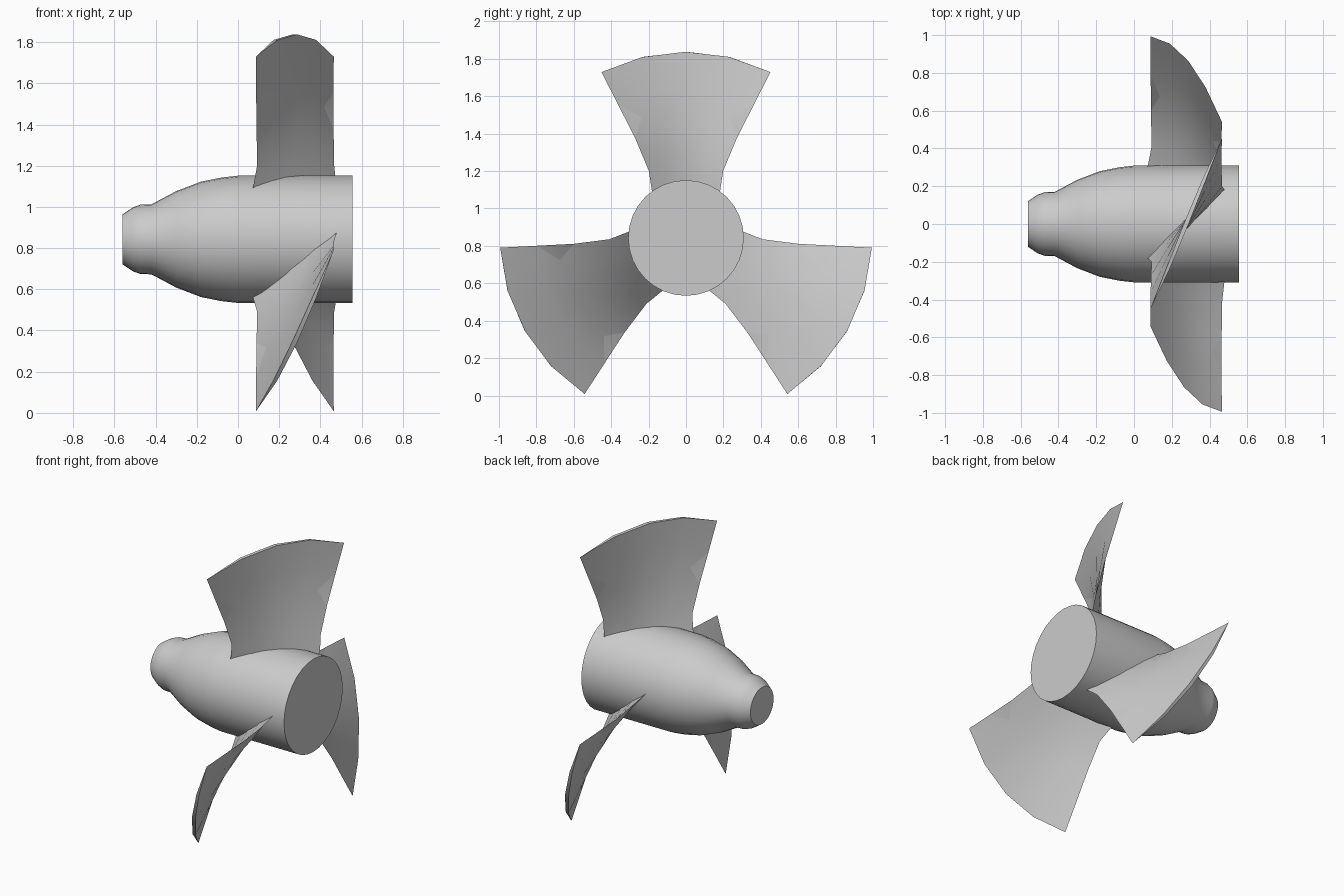
import bpy, bmesh, math

if "Cube" in bpy.data.objects:
    bpy.data.objects.remove(bpy.data.objects["Cube"])

AXIS_Z = 0.8425   # height of the shaft line, which runs along x
SIDES = 32
SPAN = 4          # segments across each blade

def finish(name, bm, angle):
    bmesh.ops.recalc_face_normals(bm, faces=bm.faces)
    mesh = bpy.data.meshes.new(name)
    bm.to_mesh(mesh)
    bm.free()
    ob = bpy.data.objects.new(name, mesh)
    bpy.context.collection.objects.link(ob)
    bpy.ops.object.select_all(action='DESELECT')
    ob.select_set(True)
    bpy.context.view_layer.objects.active = ob
    bpy.ops.object.shade_smooth_by_angle(angle=math.radians(angle))
    return ob

def polar(x, r, a):
    return (x, r * math.sin(a), AXIS_Z + r * math.cos(a))

# Hub: profile (x, radius) turned about the shaft line
profile = [(-0.56, 0.122), (-0.51, 0.155), (-0.475, 0.168), (-0.42, 0.17),
           (-0.30, 0.234), (-0.18, 0.28), (-0.08, 0.3), (0.0, 0.309), (0.555, 0.309)]
bm = bmesh.new()
rings = [[bm.verts.new(polar(x, r, math.tau * i / SIDES)) for i in range(SIDES)]
         for x, r in profile]
for a, b in zip(rings, rings[1:]):
    for i in range(SIDES):
        j = (i + 1) % SIDES
        bm.faces.new((a[i], a[j], b[j], b[i]))
bm.faces.new(rings[0])
bm.faces.new(rings[-1])
finish("hub", bm, 35)

# Blades: screw-shaped, lens section; rows of
# (radius, half angle, centre x, half length in x, half thickness)
rows = [(0.295, 37.5, 0.275, 0.205, 0.02), (0.41, 29, 0.28, 0.187, 0.018),
        (0.60, 27, 0.277, 0.187, 0.016), (0.80, 27, 0.276, 0.188, 0.014),
        (0.995, 27, 0.276, 0.189, 0.012)]

def blade(name, turn):
    bm = bmesh.new()
    loops = []
    for r, half, cx, hx, thick in rows:
        half = math.radians(half)
        norm = math.hypot(r * half, hx)

        def point(t, side):
            h = side * thick * (1 - t * t)
            ang = half * t - h * hx / norm / r
            return bm.verts.new(polar(cx + hx * t + h * r * half / norm, r, ang + turn))

        ts = [-1 + 2 * i / SPAN for i in range(SPAN + 1)]
        loops.append([point(t, 1) for t in ts] + [point(t, -1) for t in ts[-2:0:-1]])
    n = len(loops[0])
    for a, b in zip(loops, loops[1:]):
        for i in range(n):
            j = (i + 1) % n
            bm.faces.new((a[i], a[j], b[j], b[i]))
    # Root and tip caps, quads between the two sides
    for lp in (loops[0], loops[-1]):
        for i in range(SPAN):
            ring = [lp[i], lp[i + 1], lp[(n - i - 1) % n], lp[(n - i) % n]]
            bm.faces.new(list(dict.fromkeys(ring)))
    finish(name, bm, 30)

for k in range(3):
    blade(f"blade_{k + 1}", math.tau * k / 3)
